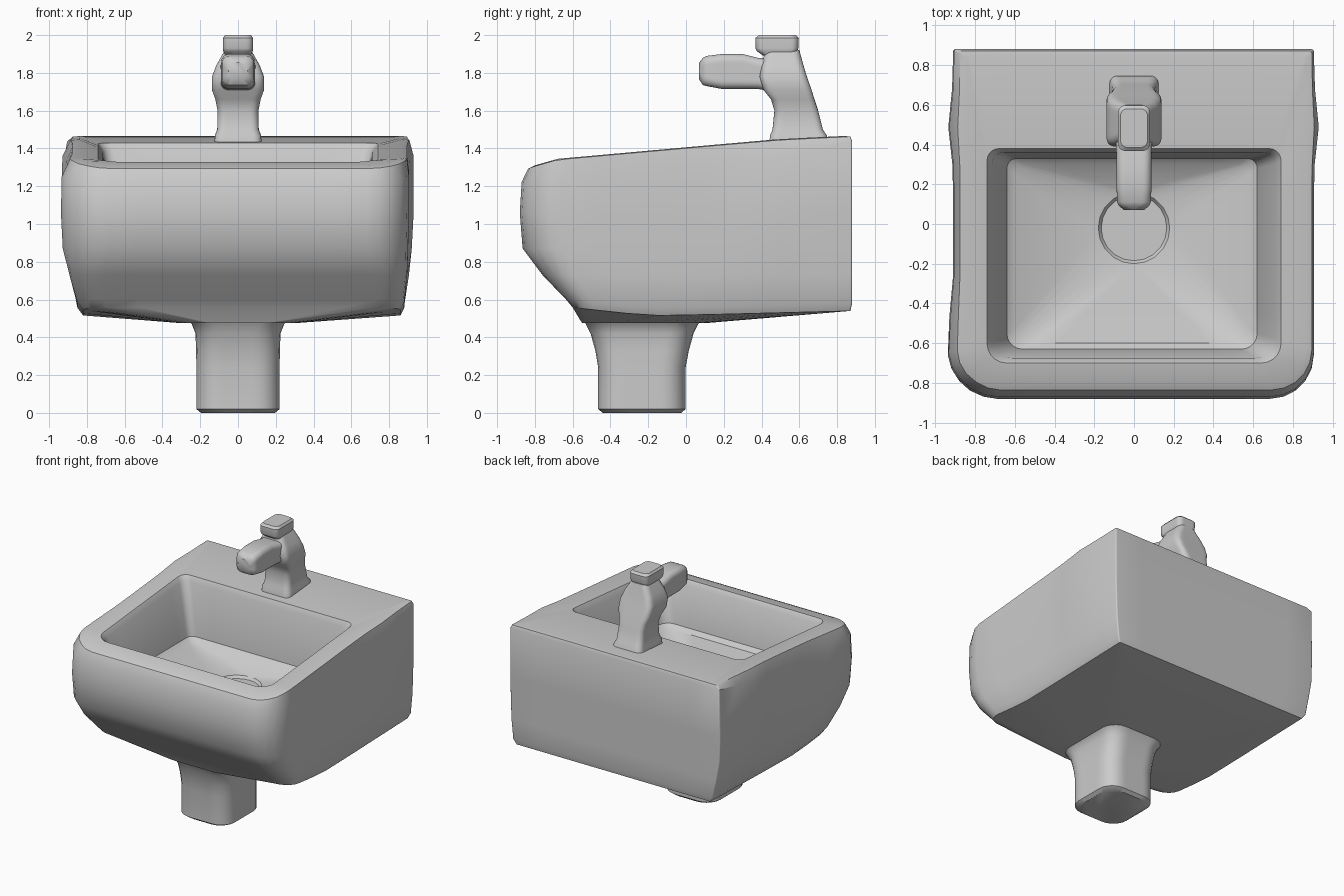
import bpy, bmesh, math

if "Cube" in bpy.data.objects:
    bpy.data.objects.remove(bpy.data.objects["Cube"])

ceramic = bpy.data.materials.new("light_grey")
ceramic.diffuse_color = (0.6, 0.6, 0.6, 1)
ceramic.use_nodes = True
ceramic.node_tree.nodes["Principled BSDF"].inputs["Base Color"].default_value = ceramic.diffuse_color


def rounded_rect(x0, x1, y0, y1, rf, rb, side=8, seg=5):
    """Outline with front corner radius rf and back corner radius rb."""
    corners = [(x0 + rf, y0 + rf, rf, 180), (x1 - rf, y0 + rf, rf, 270),
               (x1 - rb, y1 - rb, rb, 0), (x0 + rb, y1 - rb, rb, 90)]
    arcs = [[(cx + r * math.cos(math.radians(a + 90 * i / seg)),
              cy + r * math.sin(math.radians(a + 90 * i / seg)))
             for i in range(seg + 1)] for cx, cy, r, a in corners]
    pts = []
    for i, arc in enumerate(arcs):
        pts += arc
        a, b = arc[-1], arcs[(i + 1) % 4][0]
        pts += [(a[0] + (b[0] - a[0]) * j / side,
                 a[1] + (b[1] - a[1]) * j / side) for j in range(1, side)]
    return pts


def loft(name, rings):
    """Skin a list of equal-length point rings and cap both ends."""
    bm = bmesh.new()
    vs = [[bm.verts.new(p) for p in ring] for ring in rings]
    n = len(vs[0])
    for a, b in zip(vs, vs[1:]):
        for i in range(n):
            j = (i + 1) % n
            bm.faces.new((a[i], a[j], b[j], b[i]))
    bm.faces.new(vs[0][::-1])
    bm.faces.new(vs[-1])
    bmesh.ops.remove_doubles(bm, verts=bm.verts, dist=0.0005)
    bmesh.ops.recalc_face_normals(bm, faces=bm.faces)
    me = bpy.data.meshes.new(name)
    bm.to_mesh(me)
    bm.free()
    me.materials.append(ceramic)
    ob = bpy.data.objects.new(name, me)
    bpy.context.collection.objects.link(ob)
    bpy.ops.object.select_all(action='DESELECT')
    ob.select_set(True)
    bpy.context.view_layer.objects.active = ob
    bpy.ops.object.shade_smooth_by_angle(angle=math.radians(35))
    return ob


def interp(table, t):
    for (a, va), (b, vb) in zip(table, table[1:]):
        if t <= b:
            return va + (vb - va) * max(0, (t - a) / (b - a))
    return table[-1][1]


def top(y):
    return interp([(-.88, 1.28), (-.82, 1.305), (-.68, 1.345), (.1, 1.415),
                   (.5, 1.45), (.88, 1.468)], y)


def under(y):
    return interp([(-.62, .56), (-.2, .515), (.1, .52), (.88, .54)], y)


def shoulder(y):
    return top(y) - interp([(-.88, .06), (-.5, .12), (.5, .09), (.88, .03)], y)


def ring(rect, z, bulge=0):
    """Ring with height function or value; bulge swells the side walls."""
    out = []
    for x, y in rounded_rect(*rect):
        if bulge and abs(x) > .8:
            swell = .025 * math.exp(-((y - .5) / .15) ** 2)
            if x < 0:
                swell += .03 * math.exp(-((y + .6) / .2) ** 2)
            x += math.copysign(swell * bulge, x)
        out.append((x, y, z(y) if callable(z) else z))
    return out


# Basin: underside, outer walls, rim, bowl, floor and drain recess
loft("basin", [
    ring((-.30, .30, -.55, .10, .12, .12), .475),
    ring((-.82, .86, -.60, .87, .12, .01), under),
    ring((-.85, .88, -.635, .88, .14, .01), lambda y: under(y) + .04),
    ring((-.88, .895, -.76, .88, .17, .01), .73, .4),
    ring((-.905, .90, -.865, .88, .22, .01), .87, .8),
    ring((-.91, .905, -.88, .88, .22, .01), 1.06, 1),
    ring((-.905, .905, -.87, .88, .22, .01), shoulder, 1),
    ring((-.875, .895, -.835, .87, .20, .01), lambda y: top(y) - .005, .5),
    ring((-.84, .87, -.80, .84, .18, .01), top),
    ring((-.74, .74, -.70, .38, .10, .06), lambda y: top(y) - .01),
    ring((-.715, .71, -.675, .36, .10, .06), lambda y: top(y) - .05),
    ring((-.64, .62, -.63, .33, .08, .05), .99),
    ring((-.60, .58, -.60, .30, .08, .05), .96),
    ring((-.18, .18, -.20, .16, .18, .18), .90),
    ring((-.165, .165, -.185, .145, .165, .165), .88),
])


def stack(name, rows, r):
    """Upright loft from rows of z, half width, front y, back y."""
    return loft(name, [ring((-w, w, a, b, min(r, w * .95), min(r, w * .95)), z)
                       for z, w, a, b in rows])


# Pedestal flaring into the underside
stack("pedestal", [
    (0, .195, -.44, -.025), (.02, .22, -.465, -.002), (.24, .22, -.465, -.002),
    (.33, .222, -.48, .015), (.42, .225, -.505, .04), (.47, .245, -.53, .065),
    (.53, .31, -.57, .11)], .12)

# Tap column
stack("tap_column", [
    (1.42, .125, .44, .75), (1.47, .122, .445, .745), (1.50, .11, .458, .725),
    (1.60, .108, .468, .70), (1.66, .12, .45, .68), (1.71, .138, .41, .665),
    (1.78, .138, .39, .64), (1.84, .115, .40, .622), (1.92, .07, .42, .60)], .04)

# Tap lever
stack("tap_lever", [
    (1.89, .065, .41, .575), (1.915, .078, .375, .59), (1.93, .08, .368, .595),
    (1.985, .08, .368, .597), (2.0, .068, .385, .58)], .035)

# Spout, lofted from its tip back into the column
loft("spout", [
    [(x, y, z) for x, z in rounded_rect(-w, w, a, b, .04, .04)]
    for y, w, a, b in [(.07, .05, 1.765, 1.855), (.09, .075, 1.735, 1.88),
                       (.11, .085, 1.73, 1.89), (.19, .088, 1.715, 1.90),
                       (.30, .088, 1.715, 1.90), (.38, .09, 1.715, 1.88),
                       (.52, .10, 1.69, 1.87)]])
